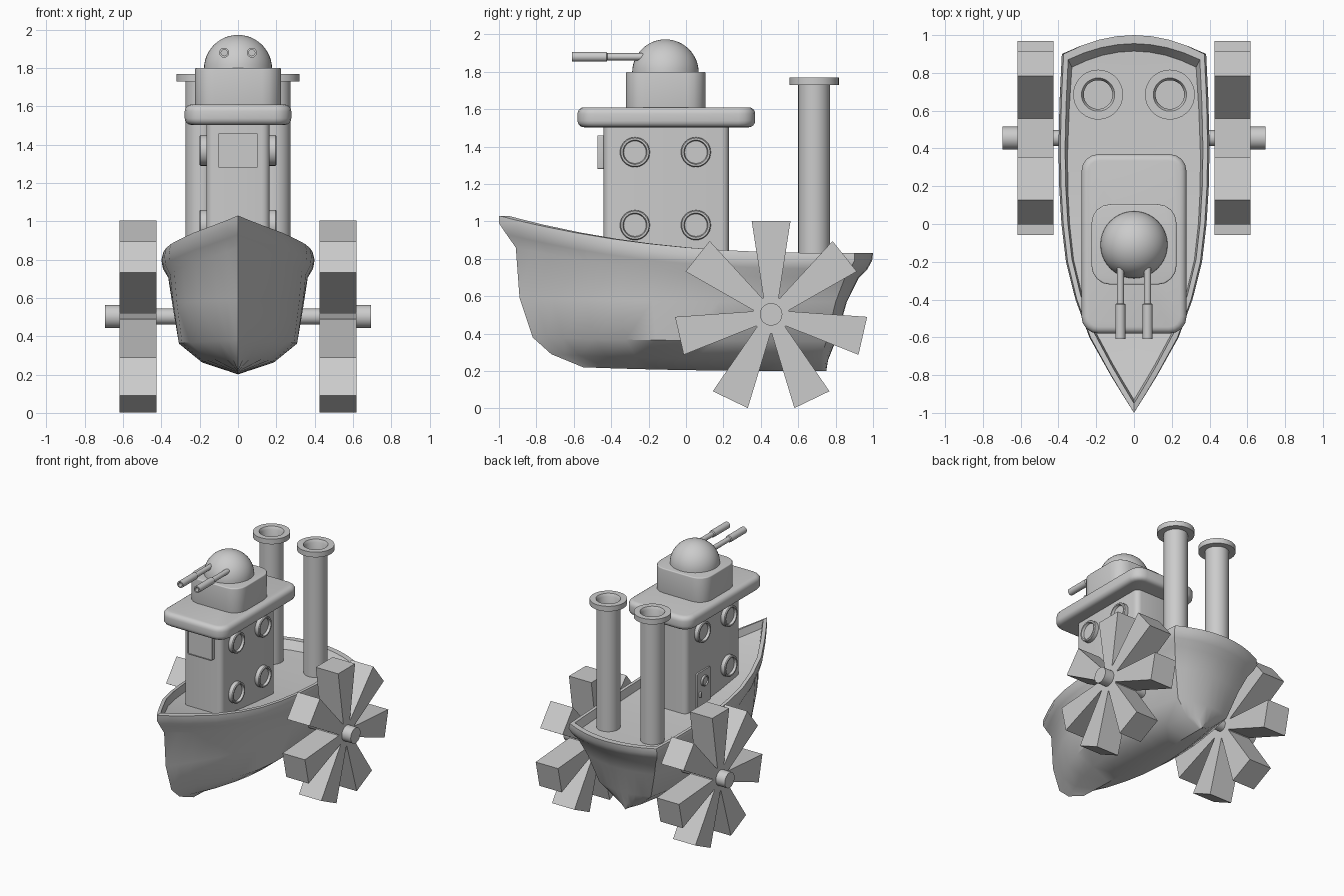
import bpy, bmesh
from math import pi, sin, cos, radians
from mathutils import Vector, Matrix

if "Cube" in bpy.data.objects:
    bpy.data.objects.remove(bpy.data.objects["Cube"])


def place(loc, facing):
    """Matrix moving local +z to the facing direction at loc."""
    d = Vector(facing)
    rot = Matrix() if abs(d.z) > 0.9 else d.to_track_quat('Z', 'Y').to_matrix().to_4x4()
    return Matrix.Translation(loc) @ rot


def finish(bm, name, matrix=Matrix(), angle=35):
    bmesh.ops.remove_doubles(bm, verts=bm.verts, dist=1e-4)
    bm.transform(matrix)
    bmesh.ops.recalc_face_normals(bm, faces=bm.faces)
    me = bpy.data.meshes.new(name)
    bm.to_mesh(me)
    bm.free()
    ob = bpy.data.objects.new(name, me)
    bpy.context.collection.objects.link(ob)
    bpy.ops.object.select_all(action='DESELECT')
    ob.select_set(True)
    bpy.context.view_layer.objects.active = ob
    bpy.ops.object.shade_smooth_by_angle(angle=radians(angle))
    return ob


def lathe(name, profile, loc, facing=(0, 0, 1), seg=32):
    bm = bmesh.new()
    vs = [bm.verts.new((r, 0, z)) for r, z in profile]
    es = [bm.edges.new(p) for p in zip(vs, vs[1:])]
    bmesh.ops.spin(bm, geom=vs + es, cent=(0, 0, 0), axis=(0, 0, 1),
                   angle=2 * pi, steps=seg, use_merge=True)
    return finish(bm, name, place(loc, facing))


def prism(bm, outline, z0, z1):
    """Extrude an xy outline; returns the top face."""
    lo = [bm.verts.new((x, y, z0)) for x, y in outline]
    hi = [bm.verts.new((x, y, z1)) for x, y in outline]
    n = len(lo)
    for i in range(n):
        j = (i + 1) % n
        bm.faces.new((lo[i], lo[j], hi[j], hi[i]))
    bm.faces.new(lo[::-1])
    return bm.faces.new(hi)


def rounded_box(name, hx, hy, z0, z1, corner, edge=0.0, loc=(0, 0, 0),
                facing=(0, 0, 1), recess=None):
    bm = bmesh.new()
    pts = []
    for k, (sx, sy) in enumerate([(1, 1), (-1, 1), (-1, -1), (1, -1)]):
        for i in range(5):
            a = pi / 2 * (k + i / 4)
            pts.append((sx * (hx - corner) + corner * cos(a),
                        sy * (hy - corner) + corner * sin(a)))
    top = prism(bm, pts, z0, z1)
    if recess:
        bmesh.ops.inset_region(bm, faces=[top], thickness=recess)
        bmesh.ops.translate(bm, verts=top.verts, vec=(0, 0, -recess))
    if edge:
        bm.normal_update()
        sharp = [e for e in bm.edges if e.calc_face_angle(0) > 0.8]
        bmesh.ops.bevel(bm, geom=sharp, offset=edge, segments=4, profile=0.5,
                        affect='EDGES', clamp_overlap=True)
    return finish(bm, name, place(loc, facing))


# Hull: lofted half levels from keel to rim to deck, mirrored
stations = [(0, 0), (.05, .15), (.105, .31), (.21, .59), (.316, .775), (.42, .9),
            (.526, .96), (.63, .99), (.74, 1), (.87, .985), (1, .955)]
# bow y, stern corner y, stern bulge, half width, stern width factor, z, sheer
levels = [(-.55, .72, .03, 0, 1, .20, .1),
          (-.72, .72, .04, .20, .6, .26, .15),
          (-.82, .75, .05, .325, .72, .36, .1),
          (-.89, .80, .06, .355, .85, .57, .1),
          (-.91, .85, .075, .37, .95, .70, .8),
          (-.96, .88, .09, .395, .97, .745, .93),
          (-1.0, .90, .095, .40, 1, .79, 1),
          (-1.0, .90, .10, .39, 1, .83, 1),
          (-.95, .87, .085, .365, 1, .83, 1),
          (-.93, .83, .085, .355, .97, .77, 1),
          (-.93, .83, .085, 0, 1, .77, 1)]
bm = bmesh.new()
rows = []
for yb, yc, bulge, w, s, z, m in levels:
    row = []
    for t, f in stations:
        taper = 1 - (1 - s) * max(0, (t - .4) / .6) ** 2
        row.append((w * f * taper, yb + (yc - yb) * t, z + m * .2 * (1 - t) ** 2.5))
    edge_x = row[-1][0]
    for u in (.75, .5, .25, 0):
        row.append((edge_x * u, yc + bulge * (1 - u * u), z))
    rows.append([bm.verts.new(p) for p in row])
for a, b in zip(rows, rows[1:]):
    for i in range(len(a) - 1):
        bm.faces.new((a[i], a[i + 1], b[i + 1], b[i]))
bmesh.ops.remove_doubles(bm, verts=bm.verts, dist=1e-4)
bmesh.ops.mirror(bm, geom=bm.verts[:] + bm.edges[:] + bm.faces[:],
                 axis='X', merge_dist=1e-4)
finish(bm, "hull", angle=40)

# Cabin, roof and gun turret
rounded_box("cabin", .165, .335, .74, 1.53, .04, loc=(0, -.105, 0))
rounded_box("cabin_roof", .278, .475, 1.503, 1.61, .09, .035, loc=(0, -.105, 0))
rounded_box("turret_base", .225, .213, 1.60, 1.80, .1, .008, loc=(0, -.108, 0))
R = .178
lathe("turret_dome", [(R * cos(pi / 24 * i), R * sin(pi / 24 * i)) for i in range(13)],
      (0, -.11, 1.795), seg=40)
for side in (-1, 1):
    lathe("gun_barrel", [(0, 0), (.019, 0), (.019, .22), (.026, .225), (.026, .41),
                         (.016, .41), (.016, .36), (0, .36)],
          (side * .072, -.2, 1.88), (0, -1, 0), 20)

# Portholes, front window and side door
ring = [(.08, -.02), (.08, .03), (.075, .036), (.065, .036), (.06, .018), (0, .018)]
for side in (-1, 1):
    for y in (-.273, .053):
        for z in (.98, 1.37):
            if (side, y, z) != (-1, .053, .98):
                lathe("porthole", ring, (side * .165, y, z), (side, 0, 0))
rounded_box("front_window", .105, .09, -.01, .032, .008, loc=(0, -.44, 1.37),
            facing=(0, -1, 0), recess=.012)
rounded_box("side_door", .08, .14, -.01, .012, .008, loc=(-.165, .03, .92),
            facing=(-1, 0, 0))
lathe("door_window", [(r * .5, z * .5) for r, z in ring], (-.176, .03, .98), (-1, 0, 0))
rounded_box("door_handle", .008, .02, -.005, .018, .006, loc=(-.176, .085, .89),
            facing=(-1, 0, 0))

# Twin smokestacks
for side in (-1, 1):
    lathe("smokestack", [(0, .74), (.085, .74), (.085, 1.73), (.132, 1.73), (.132, 1.77),
                         (.088, 1.77), (.076, 1.75), (.076, 1.6), (0, 1.6)],
          (side * .19, .685, 0), seg=36)

# Paddle wheels: seven flared blades joined at the hub, on a stepped axle
for side in (-1, 1):
    bm = bmesh.new()
    star = []
    for k in range(7):
        a = pi / 2 + 2 * pi * k / 7
        for r, h in ((.09, -.04), (.503, -.104), (.503, .104), (.09, .04)):
            star.append((r * cos(a) - h * sin(a), r * sin(a) + h * cos(a)))
    prism(bm, star, .425, .618)
    finish(bm, "paddle_wheel", place((0, .455, .5), (side, 0, 0)), angle=20)
    lathe("paddle_axle", [(0, .2), (.042, .2), (.042, .5), (.06, .5), (.06, .695), (0, .695)],
          (0, .455, .503), (side, 0, 0))
